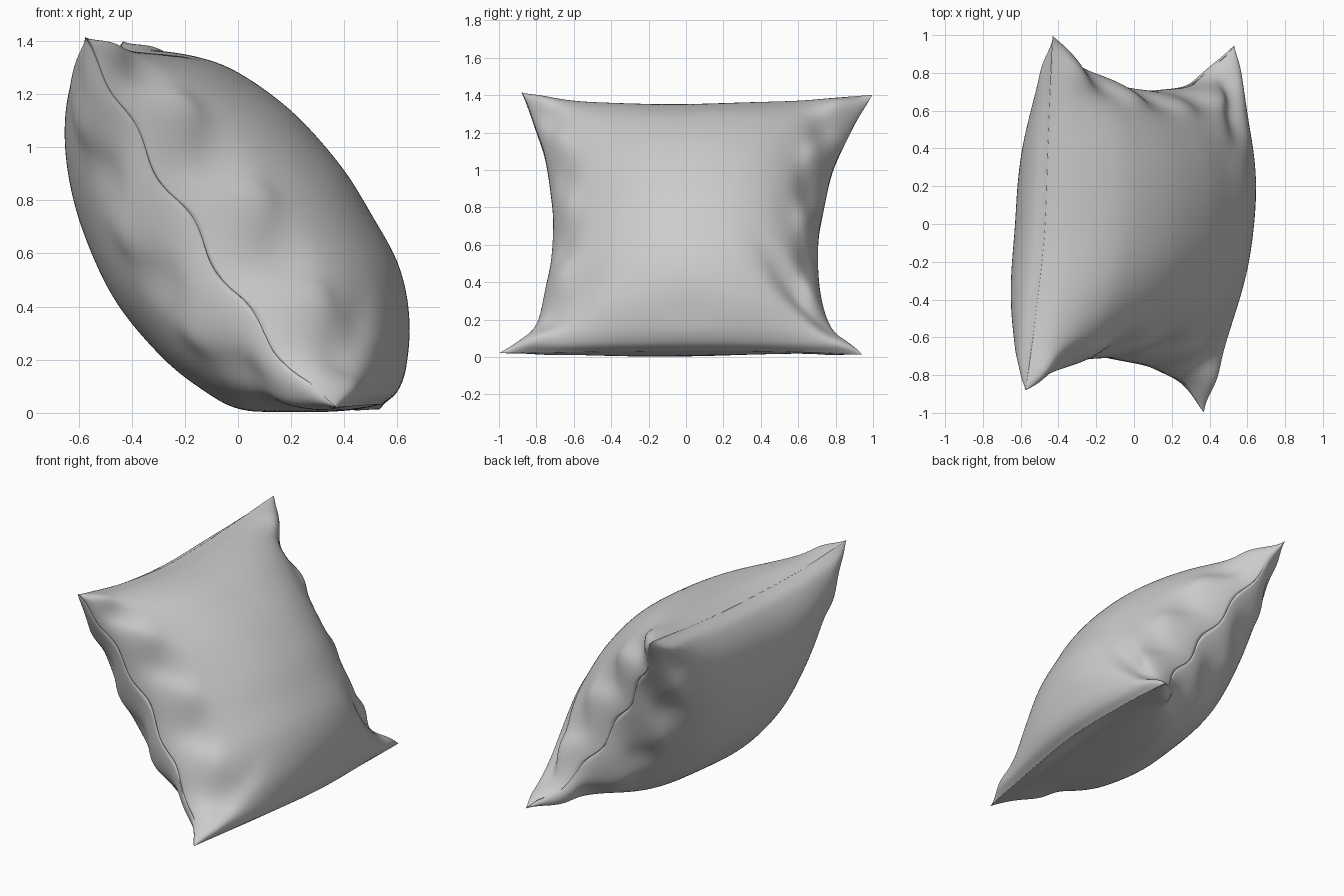
import bpy, bmesh, math
from mathutils import Vector as V

if "Cube" in bpy.data.objects:
    bpy.data.objects.remove(bpy.data.objects["Cube"])

N = 140  # grid divisions each way


def smooth_path(pts, n=N):
    """Catmull-Rom curve through pts, resampled evenly by length."""
    p = [V(q) for q in pts]
    p = [2 * p[0] - p[1]] + p + [2 * p[-1] - p[-2]]
    d = []
    for i in range(1, len(p) - 2):
        a, b, c, e = p[i - 1:i + 3]
        for k in range(40):
            t = k / 40
            d.append(0.5 * (2 * b + (c - a) * t + (2 * a - 5 * b + 4 * c - e) * t * t
                            + (3 * b - a - 3 * c + e) * t ** 3))
    d.append(p[-2])
    L = [0]
    for a, b in zip(d, d[1:]):
        L.append(L[-1] + (b - a).length)
    out, j = [], 0
    for i in range(n + 1):
        x = L[-1] * i / n
        while j < len(d) - 2 and L[j + 1] < x:
            j += 1
        out.append(d[j].lerp(d[j + 1], min(1, (x - L[j]) / (L[j + 1] - L[j]))))
    return out


def sample(path, u):
    k = min(N - 1, int(u * N))
    return path[k].lerp(path[k + 1], u * N - k)


# Four seams between the corners
A, B = (0.37, -1.0, 0.02), (0.53, 0.94, 0.012)
C, D = (-0.43, 1.0, 1.40), (-0.575, -0.87, 1.415)
front = smooth_path([A, (.24, -.83, .13), (.05, -.75, .36), (-.17, -.71, .70), (-.39, -.755, 1.06), D])
back = smooth_path([B, (.34, .76, .18), (.16, .71, .42), (-.03, .72, .71), (-.26, .82, 1.08), C])
bottom = smooth_path([A, (.46, -.5, .028), (.53, 0, .032), (.54, .5, .028), B])
top = smooth_path([D, (-.52, -.45, 1.355), (-.47, 0, 1.33), (-.45, .5, 1.35), C])

# Middle cross-section, upper and lower cloth, from bottom seam to top seam
upper = smooth_path([(.53, 0, .032), (.59, 0, .08), (.63, 0, .18), (.645, 0, .34), (.60, 0, .55),
                     (.50, 0, .74), (.38, 0, .93), (.2, 0, 1.13), (0, 0, 1.275),
                     (-.16, 0, 1.335), (-.33, 0, 1.352), (-.47, 0, 1.33)])
lower = smooth_path([(.53, 0, .032), (.4, 0, .008), (.15, 0, .004), (.02, 0, .015),
                     (-.09, 0, .07), (-.26, 0, .2), (-.445, 0, .42), (-.57, 0, .69),
                     (-.625, 0, .93), (-.62, 0, 1.13), (-.56, 0, 1.27), (-.47, 0, 1.33)])


def coons(u, v):
    """Surface spanned by the four seams; u runs across, v runs up."""
    flat = (V(A).lerp(V(B), u)).lerp(V(D).lerp(V(C), u), v)
    return (sample(front, v).lerp(sample(back, v), u)
            + sample(bottom, u).lerp(sample(top, u), v) - flat)


def bump(x, y, cx, cy, rx, ry, angle=0):
    c, s = math.cos(angle), math.sin(angle)
    dx, dy = x - cx, y - cy
    return math.exp(-((c * dx + s * dy) / rx) ** 2 - ((c * dy - s * dx) / ry) ** 2)


us = [0.5 - 0.5 * math.cos(math.pi * i / N) for i in range(N + 1)]
normal = V((.82, 0, .57))
centre = coons(.5, .5)
bm = bmesh.new()


def cloth(profile, side, rim):
    grid = {}
    for i in range(N + 1):
        for j in range(N + 1):
            if (i, j) in rim:
                grid[i, j] = rim[i, j]
                continue
            u, v = us[i], us[j]
            s, t = 2 * u - 1, 2 * v - 1
            p = coons(u, v)
            edge = i in (0, N) or j in (0, N)
            near = 1 - abs(s)
            ends = max(0, 1 - t ** 4)
            phase = 13.5 * t + (0.3 if s < 0 else 2.0)
            # wavy side seams
            p += normal * .018 * ends * math.sin(phase) * math.exp(-(near / .1) ** 2)
            if edge:
                # the seam sits in a shallow groove
                p += (centre - p).normalized() * .01
                p.z = max(p.z, .012)
            else:
                # puffed thickness, kept full at the corners
                w = (1 - abs(s) ** 2.5) ** (0.55 - 0.22 * t ** 4)
                p += w * (sample(profile, v) - coons(.5, v))
                # gathered folds along the side seams
                fold = ends * math.exp(-((near - .1) / .085) ** 2)
                h = .034 * fold * math.sin(phase + side * 1.2)
                # extra fullness at the four corners
                rim_fade = math.sqrt((1 - abs(s) ** 10) * (1 - abs(t) ** 10))
                h += .03 * rim_fade * bump(abs(s), abs(t), .92, .92, .16, .16)
                # larger dents near the lower corners
                if side > 0:
                    h -= .05 * bump(s, t, .78, -.60, .26, .09, -.8)
                    h -= .02 * bump(s, t, -.78, -.66, .2, .09, .8)
                    h -= .015 * bump(s, t, 0, -.72, .3, .12)
                p += normal * side * h
                p.z = max(p.z, .002)
            grid[i, j] = bm.verts.new(p)
            if edge:
                rim[i, j] = grid[i, j]
    for i in range(N):
        for j in range(N):
            q = [grid[i, j], grid[i + 1, j], grid[i + 1, j + 1], grid[i, j + 1]]
            f = bm.faces.new(q if side > 0 else q[::-1])
            f.smooth = True


rim = {}
cloth(upper, 1, rim)
cloth(lower, -1, rim)

# Mark the seam as a crisp edge
rim_verts = set(rim.values())
bmesh.ops.recalc_face_normals(bm, faces=bm.faces)
for e in bm.edges:
    if e.verts[0] in rim_verts and e.verts[1] in rim_verts:
        e.smooth = False

mesh = bpy.data.meshes.new("pillow")
bm.to_mesh(mesh)
bm.free()
pillow = bpy.data.objects.new("pillow", mesh)
bpy.context.collection.objects.link(pillow)
